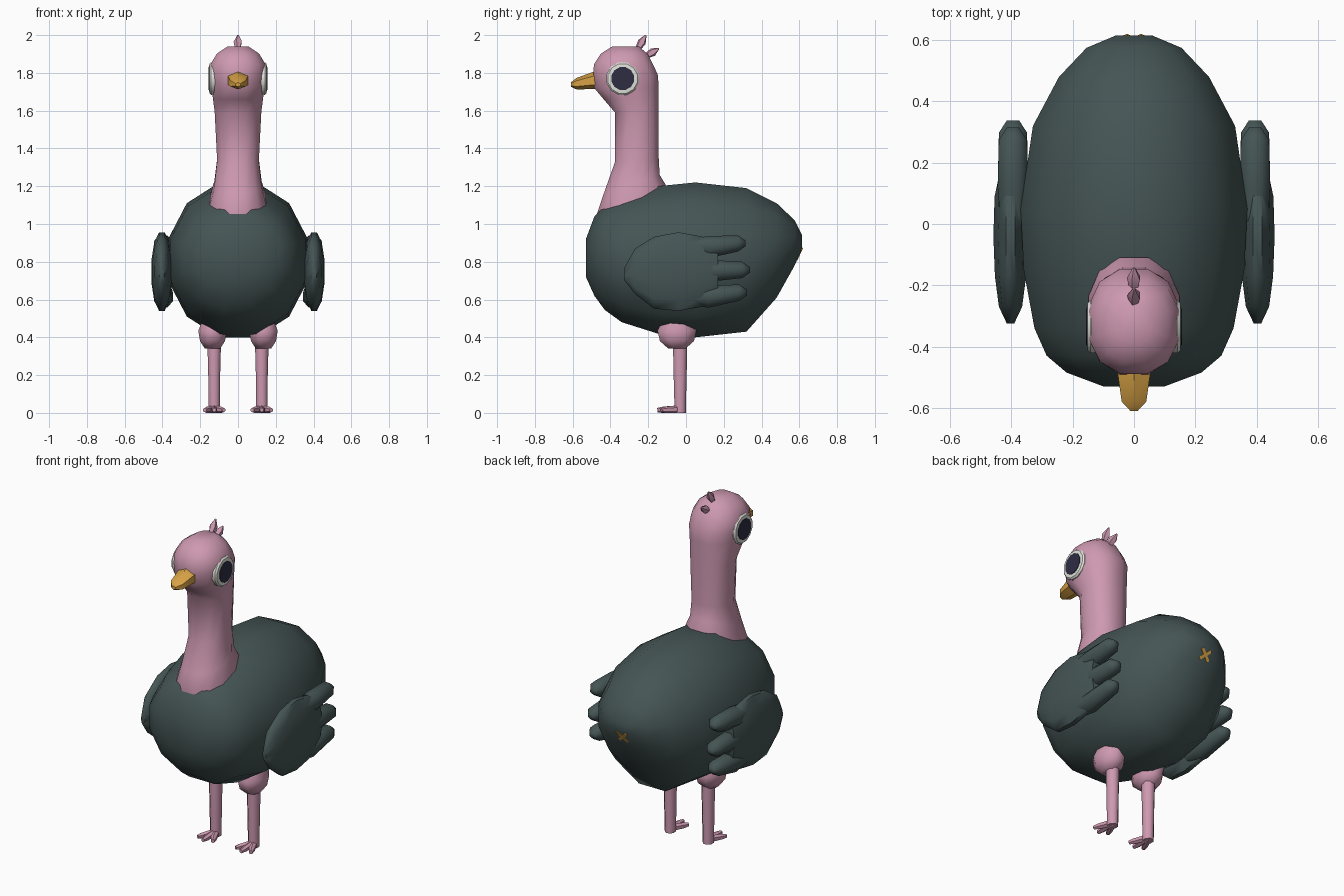
import bpy, bmesh, math
from mathutils import Vector

cube = bpy.data.objects.get("Cube")
if cube:
    bpy.data.objects.remove(cube, do_unlink=True)


def material(name, rgb):
    m = bpy.data.materials.new(name)
    m.use_nodes = True
    m.diffuse_color = (*rgb, 1)
    bsdf = next(n for n in m.node_tree.nodes if n.type == 'BSDF_PRINCIPLED')
    bsdf.inputs["Base Color"].default_value = (*rgb, 1)
    return m


FEATHER = material("dark feather", (0.06, 0.09, 0.09))
PINK = material("pink skin", (0.62, 0.32, 0.44))
YELLOW = material("beak yellow", (0.68, 0.36, 0.06))
WHITE = material("eye white", (0.76, 0.76, 0.71))
DARK = material("pupil dark", (0.026, 0.026, 0.055))


def loft(name, rings, mat, n=12, power=1.0, angle=50):
    """Skin a row of n-sided rings, each given as centre, half-axis u, half-axis v."""
    bm = bmesh.new()
    grow = 1 / math.cos(math.pi / n)
    soft = lambda t: math.copysign(abs(t) ** power, t)
    loops = []
    for c, u, v in rings:
        loop = []
        for i in range(n):
            a = 2 * math.pi * (i + 0.5) / n
            loop.append(bm.verts.new(Vector(c) + (Vector(u) * soft(math.cos(a))
                                                  + Vector(v) * soft(math.sin(a))) * grow))
        loops.append(loop)
    for a, b in zip(loops, loops[1:]):
        for i in range(n):
            j = (i + 1) % n
            bm.faces.new((a[i], a[j], b[j], b[i]))
    bm.faces.new(loops[0])
    bm.faces.new(loops[-1])
    bmesh.ops.recalc_face_normals(bm, faces=bm.faces)
    mesh = bpy.data.meshes.new(name)
    bm.to_mesh(mesh)
    bm.free()
    mesh.materials.append(mat)
    ob = bpy.data.objects.new(name, mesh)
    bpy.context.collection.objects.link(ob)
    bpy.ops.object.select_all(action='DESELECT')
    ob.select_set(True)
    bpy.context.view_layer.objects.active = ob
    bpy.ops.object.shade_smooth_by_angle(angle=math.radians(angle))
    return ob


def along_y(x, rows):
    """Rings facing y from rows of y, centre z, half width, half height."""
    return [((x, y, z), (hx, 0, 0), (0, 0, hz)) for y, z, hx, hz in rows]


def along_z(x, y, rows):
    """Rings facing z from rows of z, half width, half depth."""
    return [((x, y, z), (hx, 0, 0), (0, hy, 0)) for z, hx, hy in rows]


def spindle(name, a, b, widths, mat, n=6):
    """Tapered limb from a to b; widths are (fraction, radius) pairs."""
    a, b = Vector(a), Vector(b)
    d = (b - a).normalized()
    u = d.cross(Vector((0, 0, 1))).normalized()
    v = u.cross(d)
    return loft(name, [(a.lerp(b, t), u * r, v * r) for t, r in widths], mat, n)


# Body
loft("body", along_y(0, [
    (-0.53, 0.82, 0.10, 0.10), (-0.485, 0.83, 0.22, 0.21), (-0.43, 0.82, 0.285, 0.275),
    (-0.34, 0.81, 0.325, 0.33), (-0.15, 0.81, 0.36, 0.39), (0.05, 0.81, 0.37, 0.41),
    (0.32, 0.81, 0.33, 0.38), (0.48, 0.86, 0.245, 0.25), (0.575, 0.90, 0.155, 0.12),
    (0.615, 0.905, 0.06, 0.035)]), FEATHER, angle=70)

# Neck and head: front y, front z, back y, back z, half width
neck = [(-0.45, 0.95, -0.12, 1.10, 0.15), (-0.475, 1.04, -0.11, 1.21, 0.148),
        (-0.435, 1.16, -0.14, 1.26, 0.125), (-0.375, 1.33, -0.145, 1.35, 0.11),
        (-0.375, 1.59, -0.147, 1.6, 0.123), (-0.435, 1.66, -0.147, 1.67, 0.132),
        (-0.485, 1.72, -0.147, 1.72, 0.14), (-0.49, 1.79, -0.148, 1.785, 0.147),
        (-0.487, 1.845, -0.175, 1.845, 0.145), (-0.45, 1.902, -0.203, 1.9, 0.112),
        (-0.39, 1.94, -0.25, 1.94, 0.055)]
loft("neck_and_head", [((0, (fy + by) / 2, (fz + bz) / 2), (hx, 0, 0),
                        (0, (by - fy) / 2, (bz - fz) / 2))
                       for fy, fz, by, bz, hx in neck], PINK, power=0.88, angle=70)

# Beak
loft("beak", along_y(0, [(-0.46, 1.762, 0.055, 0.042), (-0.49, 1.76, 0.053, 0.04),
                         (-0.58, 1.743, 0.04, 0.026), (-0.61, 1.738, 0.012, 0.01)]),
     YELLOW, n=6, angle=35)

# Head tuft
taper = [(0, 0.009), (0.6, 0.019), (1, 0.003)]
spindle("tuft_front", (0, -0.265, 1.91), (0, -0.212, 2.0), taper, PINK, 5)
spindle("tuft_back", (0, -0.225, 1.88), (0, -0.143, 1.93), taper, PINK, 5)

# Paired parts
for side, s in (("left", 1), ("right", -1)):
    # Eyes
    def disc(name, rows, mat):
        loft(f"{side}_{name}", [((s * x, -0.335, 1.77), (0, r, 0), (0, 0, r))
                                for x, r in rows], mat, n=12, angle=40)
    disc("eye", [(0.11, 0.084), (0.142, 0.086), (0.151, 0.078), (0.153, 0.062)], WHITE)
    disc("pupil", [(0.151, 0.06), (0.156, 0.06)], DARK)

    # Wing with three feather tips
    loft(f"{side}_wing", along_y(s * 0.403, [
        (-0.325, 0.735, 0.012, 0.035), (-0.27, 0.75, 0.038, 0.12),
        (-0.17, 0.742, 0.051, 0.19), (-0.04, 0.748, 0.056, 0.208),
        (0.09, 0.748, 0.052, 0.185), (0.17, 0.755, 0.035, 0.12)]), FEATHER, angle=60)
    for i, (z0, z1, tip) in enumerate([(0.878, 0.897, 0.315), (0.752, 0.757, 0.338),
                                       (0.615, 0.637, 0.322)]):
        loft(f"{side}_wing_feather_{i + 1}", along_y(s * 0.395, [
            (0.0, z0, 0.04, 0.04), (0.12, z0, 0.05, 0.058),
            (tip - 0.04, z1, 0.046, 0.043), (tip, z1, 0.02, 0.015)]),
            FEATHER, n=8, angle=60)

    # Thigh, shank and toes
    loft(f"{side}_thigh", along_z(s * 0.135, -0.048, [
        (0.50, 0.05, 0.07), (0.435, 0.075, 0.103), (0.38, 0.066, 0.09),
        (0.34, 0.04, 0.045)]), PINK, n=8)
    loft(f"{side}_shank", along_z(s * 0.126, -0.031, [
        (0.37, 0.036, 0.038), (0.18, 0.031, 0.034), (0.03, 0.03, 0.03),
        (0.0, 0.028, 0.03)]), PINK, n=8)
    for toe, dx, y in (("inner", -0.05, -0.13), ("middle", 0, -0.152), ("outer", 0.05, -0.13)):
        spindle(f"{side}_{toe}_toe", (s * 0.126, -0.025, 0.02),
                (s * (0.126 + dx), y, 0.015),
                [(0, 0.018), (0.75, 0.015), (1, 0.01)], PINK)

# Crossed mark under the tail
normal = Vector((0, 0.9, -0.44)).normalized()
across = Vector((1, 0, 0))
up = across.cross(normal)
for i, k in enumerate((1, -1)):
    d = (across + k * up).normalized()
    w = normal.cross(d)
    middle = Vector((0, 0.594, 0.845))
    loft(f"tail_cross_bar_{i + 1}", [(middle + d * t, w * 0.009, normal * 0.012)
                                     for t in (-0.042, 0.042)], YELLOW, n=4, angle=30)
